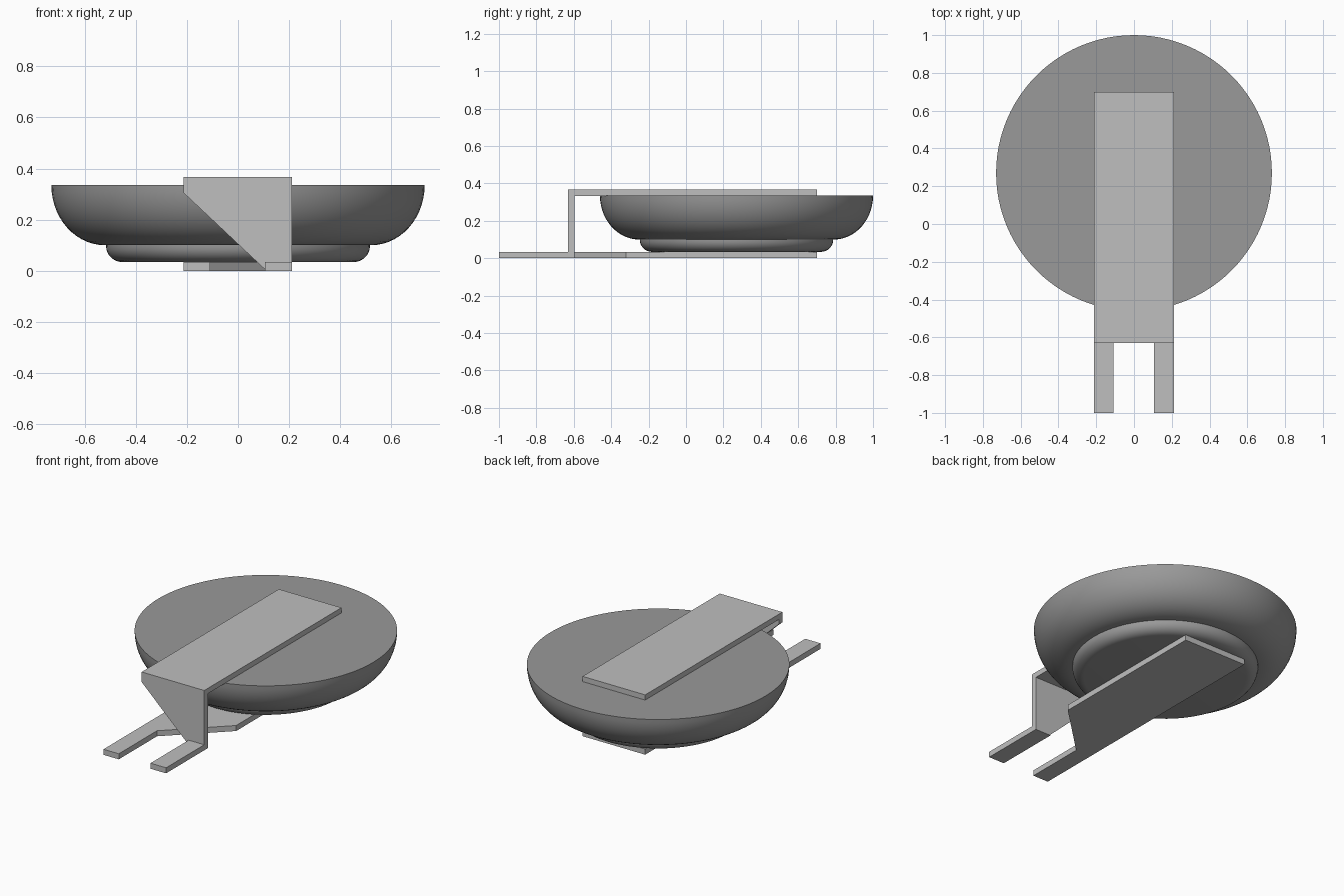
import bpy, bmesh, math
from mathutils import Vector

cube = bpy.data.objects.get("Cube")
if cube:
    bpy.data.objects.remove(cube, do_unlink=True)


def material(name, value):
    m = bpy.data.materials.new(name)
    m.use_nodes = True
    col = (value, value, value, 1)
    m.diffuse_color = col
    m.node_tree.nodes["Principled BSDF"].inputs["Base Color"].default_value = col
    return m


light_grey = material("light grey", 0.52)
mid_grey = material("mid grey", 0.32)


def finish(name, bm, mat):
    bmesh.ops.recalc_face_normals(bm, faces=bm.faces)
    me = bpy.data.meshes.new(name)
    bm.to_mesh(me)
    bm.free()
    me.materials.append(mat)
    ob = bpy.data.objects.new(name, me)
    bpy.context.collection.objects.link(ob)
    return ob


def sheet(name, outline, offset):
    """Flat plate: a 3D outline pushed along an offset."""
    bm = bmesh.new()
    face = bm.faces.new([bm.verts.new(p) for p in outline])
    ext = bmesh.ops.extrude_face_region(bm, geom=[face])
    moved = [v for v in ext["geom"] if isinstance(v, bmesh.types.BMVert)]
    bmesh.ops.translate(bm, verts=moved, vec=Vector(offset))
    return finish(name, bm, light_grey)


def lathe(name, profile, centre_y, steps=96):
    """Solid of revolution from (radius, z) points, closed on the axis."""
    bm = bmesh.new()
    verts = [bm.verts.new((r, 0, z)) for r, z in profile]
    edges = [bm.edges.new(pair) for pair in zip(verts, verts[1:])]
    bmesh.ops.spin(bm, geom=verts + edges, axis=(0, 0, 1), cent=(0, 0, 0),
                   angle=2 * math.pi, steps=steps, use_duplicate=False)
    bmesh.ops.remove_doubles(bm, verts=bm.verts, dist=1e-4)
    bmesh.ops.translate(bm, verts=bm.verts, vec=(0, centre_y, 0))
    ob = finish(name, bm, mid_grey)
    bpy.ops.object.select_all(action='DESELECT')
    ob.select_set(True)
    bpy.context.view_layer.objects.active = ob
    bpy.ops.object.shade_smooth_by_angle(angle=math.radians(30))
    return ob


def quarter(r, z, a, b, n):
    """Rounded lower edge, from the underside out to the rim."""
    return [(r + a * math.sin(t), z - b * math.cos(t))
            for t in (i * math.pi / 2 / n for i in range(n + 1))]


L, R = -0.213, 0.212            # sheet sides
IN_L, IN_R = -0.109, 0.106      # inner sides of the prongs
T = 0.034                       # sheet thickness
FRONT, BEND, BACK, TOP = -1.0, -0.63, 0.70, 0.367

# Bent bracket: base with one prong and a slanted cut
base = [(L, FRONT), (IN_L, FRONT), (IN_L, BEND), (R, -0.32), (R, BACK), (L, BACK)]
sheet("base_plate", [(x, y, 0) for x, y in base], (0, 0, T))

# Second prong, joined to the upright
prong = [(IN_R, FRONT), (R, FRONT), (R, BEND + T), (IN_R, BEND + T)]
sheet("left_prong", [(x, y, 0) for x, y in prong], (0, 0, T))

# Upright with a slanted lower edge
web = [(L, TOP), (R, TOP), (R, 0), (IN_R, 0.005), (L, 0.305)]
sheet("upright_plate", [(x, BEND, z) for x, z in web], (0, T, 0))

# Top plate over the dish
top = [(L, BEND), (R, BEND), (R, BACK), (L, BACK)]
sheet("top_plate", [(x, y, TOP - T + 0.001) for x, y in top], (0, 0, T - 0.001))

# Rounded dish and its smaller foot
lathe("dish", [(0, 0.1)] + quarter(0.52, 0.335, 0.21, 0.235, 14) + [(0, 0.335)], 0.27)
lathe("dish_foot", [(0, T)] + quarter(0.45, 0.095, 0.066, 0.061, 8)
      + [(0.516, 0.102), (0, 0.102)], 0.27)
